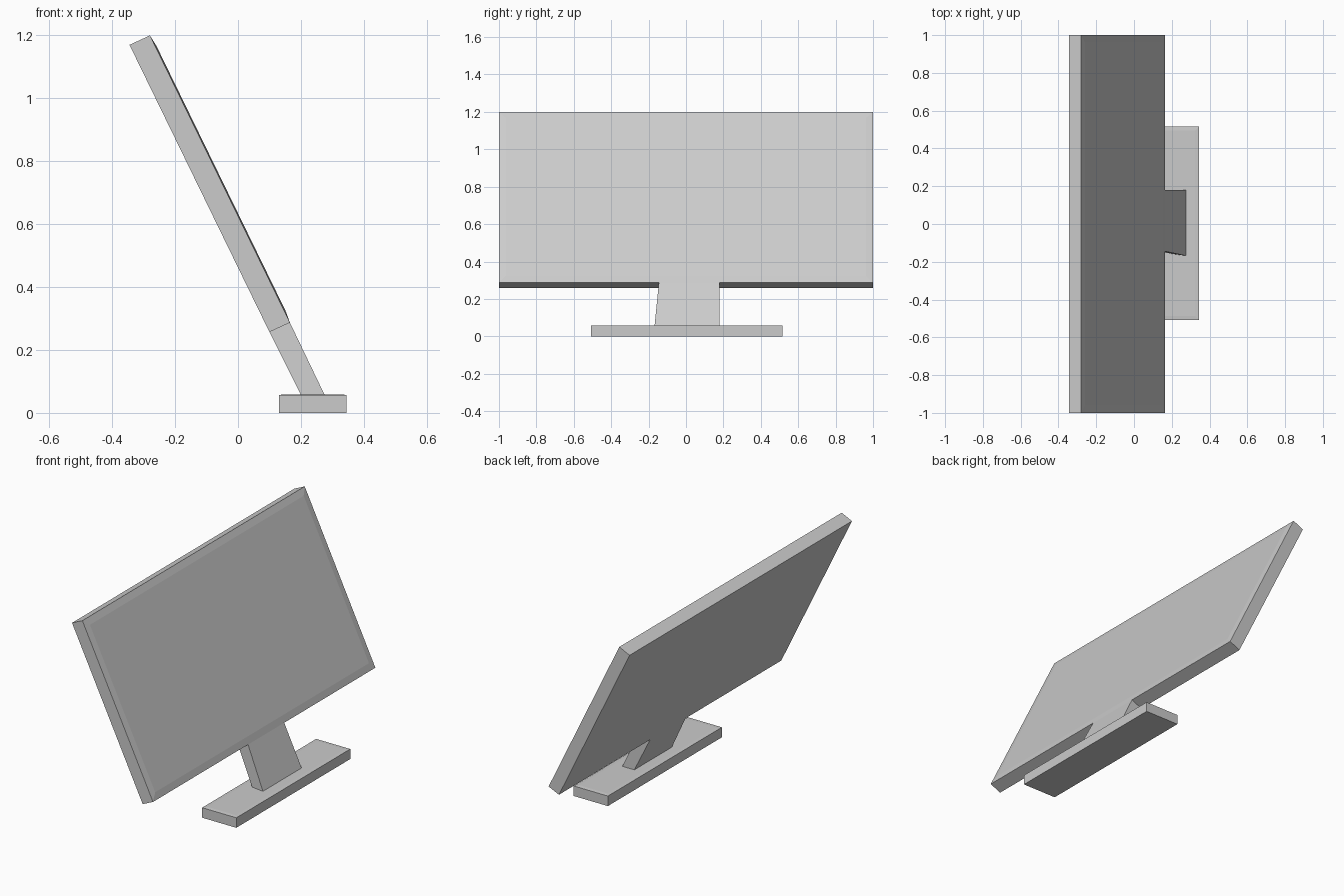
import bpy, bmesh
from mathutils import Vector

cube = bpy.data.objects.get("Cube")
if cube:
    bpy.data.objects.remove(cube, do_unlink=True)

GREY = (0.6, 0.6, 0.6)
grey = bpy.data.materials.new("plain_grey")
grey.use_nodes = True
grey.diffuse_color = (*GREY, 1)
grey.node_tree.nodes["Principled BSDF"].inputs["Base Color"].default_value = (*GREY, 1)


def prism(name, profile, near, far, raised=None, inset=0, height=0):
    """Span an x-z profile between per-corner y values; optionally raise a panel
    on the face that points along the given direction."""
    bm = bmesh.new()
    a = [bm.verts.new((x, y, z)) for (x, z), y in zip(profile, near)]
    b = [bm.verts.new((x, y, z)) for (x, z), y in zip(profile, far)]
    bm.faces.new(a)
    bm.faces.new(b[::-1])
    n = len(a)
    for i in range(n):
        j = (i + 1) % n
        bm.faces.new((a[j], a[i], b[i], b[j]))
    bmesh.ops.recalc_face_normals(bm, faces=bm.faces[:])
    if raised:
        bm.normal_update()
        face = max(bm.faces, key=lambda f: f.normal.dot(Vector(raised)))
        bmesh.ops.inset_region(bm, faces=[face], thickness=inset, depth=height)
    mesh = bpy.data.meshes.new(name)
    bm.to_mesh(mesh)
    bm.free()
    mesh.materials.append(grey)
    obj = bpy.data.objects.new(name, mesh)
    bpy.context.collection.objects.link(obj)
    return obj


# Tilted display slab with a slightly raised screen panel
prism("display_panel",
      [(-0.345, 1.17), (-0.28, 1.2), (0.165, 0.287), (0.10, 0.257)],
      [-1] * 4, [1] * 4, raised=(0.9, 0, 0.44), inset=0.055, height=0.004)

# Slanted neck, flaring toward the base on one side
prism("neck",
      [(0.10, 0.257), (0.165, 0.287), (0.275, 0.058), (0.20, 0.058)],
      [-0.138, -0.145, -0.168, -0.158], [0.18] * 4)

# Flat base plate with a barely raised top
prism("base",
      [(0.13, 0), (0.345, 0), (0.345, 0.057), (0.13, 0.057)],
      [-0.508] * 4, [0.517] * 4, raised=(0, 0, 1), inset=0.03, height=0.002)
